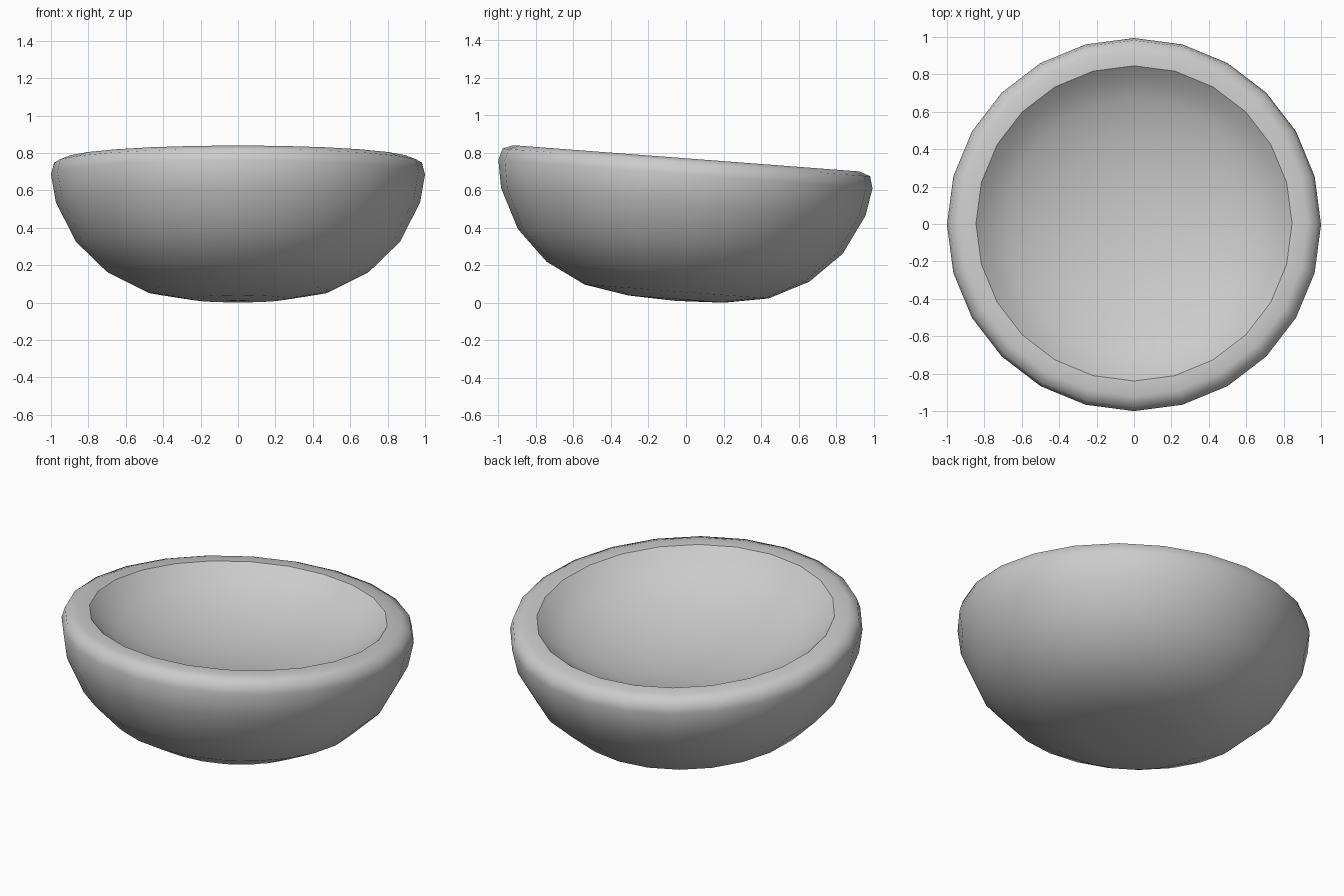
import bpy, bmesh, math

if "Cube" in bpy.data.objects:
    bpy.data.objects.remove(bpy.data.objects["Cube"])

SIDES = 24
INNER_R, RIM_Z = 0.845, 0.772

# outside cross-section (radius, height): from the base up and over the flat rim
OUTSIDE = [(0, 0.01), (0.257, 0.02), (0.492, 0.0605), (0.702, 0.166), (0.868, 0.328),
           (0.974, 0.539), (1.0, 0.687), (0.983, 0.75), (0.927, 0.772), (INNER_R, RIM_Z)]

# inside cross-section: a shallow ellipse below the rim
ELL_R, ELL_D = 0.90, 0.40
curve = lambda r: math.sqrt(1 - (r / ELL_R) ** 2)
INSIDE = [(r, RIM_Z - ELL_D * (curve(r) - curve(INNER_R))) for r in (0.78, 0.68, 0.5, 0.26, 0)]


def lathe(name, profile, sides, sharp_ring):
    bm = bmesh.new()
    rings = []
    for r, z in profile:
        n = sides if r > 0 else 1
        rings.append([bm.verts.new((r * math.cos(2 * math.pi * i / sides),
                                    r * math.sin(2 * math.pi * i / sides), z)) for i in range(n)])
    for a, b in zip(rings, rings[1:]):
        for i in range(sides):
            j = (i + 1) % sides
            quad = [a[i % len(a)], a[j % len(a)], b[j % len(b)], b[i % len(b)]]
            bm.faces.new(list(dict.fromkeys(quad))).smooth = True
    sharp = set(rings[sharp_ring])
    for e in bm.edges:
        e.smooth = not (e.verts[0] in sharp and e.verts[1] in sharp)
    bmesh.ops.recalc_face_normals(bm, faces=bm.faces)
    mesh = bpy.data.meshes.new(name)
    bm.to_mesh(mesh)
    bm.free()
    obj = bpy.data.objects.new(name, mesh)
    bpy.context.collection.objects.link(obj)
    return obj


# bowl, leaning slightly towards the back, smooth except for the inner rim edge
bowl = lathe("bowl", OUTSIDE + INSIDE, SIDES, len(OUTSIDE) - 1)
bowl.rotation_euler.x = math.radians(-4.33)
bowl.location.y = -0.055
